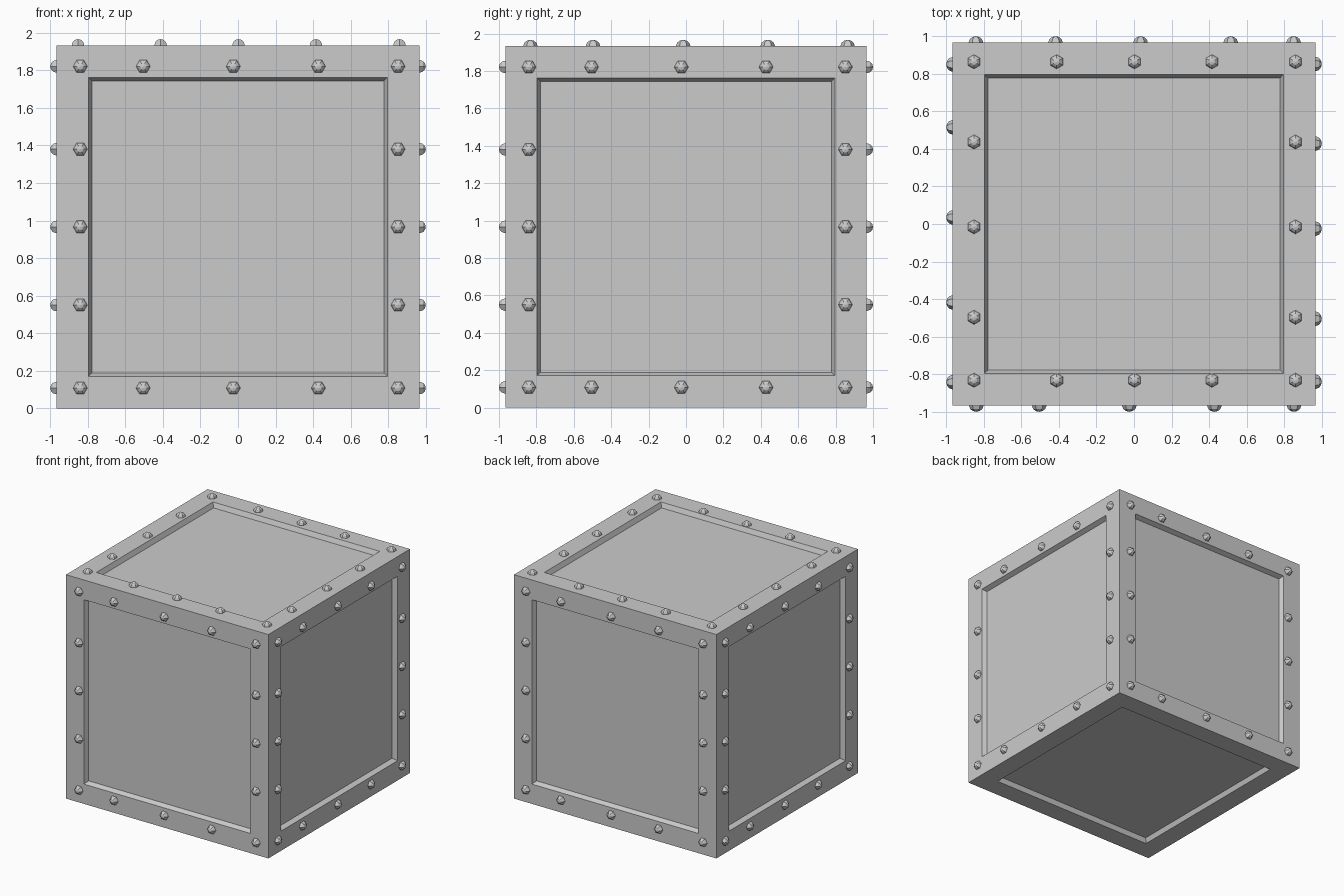
import bpy, bmesh
from math import pi, cos, sin
from mathutils import Matrix, Vector

if "Cube" in bpy.data.objects:
    bpy.data.objects.remove(bpy.data.objects["Cube"])

H = 0.966          # half size of the crate


def finish(bm, name):
    bmesh.ops.recalc_face_normals(bm, faces=bm.faces)
    mesh = bpy.data.meshes.new(name)
    bm.to_mesh(mesh)
    bm.free()
    obj = bpy.data.objects.new(name, mesh)
    bpy.context.collection.objects.link(obj)
    return obj


# Crate body: cube with a sloped recessed panel on all six sides
bm = bmesh.new()
bmesh.ops.create_cube(bm, size=2 * H, matrix=Matrix.Translation((0, 0, H)))
sides = bm.faces[:]
bmesh.ops.inset_individual(bm, faces=sides, thickness=H - 0.725)
bmesh.ops.inset_individual(bm, faces=sides, thickness=0.025, depth=-0.04)
finish(bm, "crate_body")


# Six-sided domed rivet at (u, v) on a face with axes U, V and normal N
def add_rivet(bm, U, V, N, u, v, turn):
    centre = Vector((0, 0, H)) + N * H + U * u + V * v
    rings = []
    for r, h in ((0.038, -0.004), (0.038, 0.004), (0.032, 0.019), (0.018, 0.03)):
        rings.append([bm.verts.new(centre + N * h
                                   + U * r * cos(k * pi / 3 + turn)
                                   + V * r * sin(k * pi / 3 + turn)) for k in range(6)])
    tip = bm.verts.new(centre + N * 0.034)
    for a, b in zip(rings, rings[1:]):
        for k in range(6):
            j = (k + 1) % 6
            bm.faces.new((a[k], a[j], b[j], b[k]))
    for k in range(6):
        bm.faces.new((rings[-1][k], rings[-1][(k + 1) % 6], tip))


# One border of rivets: two full rows plus the columns between them
def rivet_border(name, U, V, N, us, vs, shift=0, turn=0):
    U, V, N = Vector(U), Vector(V), Vector(N)
    bm = bmesh.new()
    for i, u in enumerate(us):
        for j, v in enumerate(vs):
            if i in (0, 4) or j in (0, 4):
                add_rivet(bm, U, V, N, u + shift, v, turn)
    finish(bm, name)


# Rivets on the four walls (unevenly spaced rows) and the lid; none underneath
wall_u = (-0.84, -0.505, -0.025, 0.428, 0.852)
wall_v = (-0.858, -0.416, 0.0, 0.414, 0.855)
up = (0, 0, 1)
rivet_border("front_rivets", (1, 0, 0), up, (0, -1, 0), wall_u, wall_v)
rivet_border("right_rivets", (0, 1, 0), up, (1, 0, 0), wall_u, wall_v)
rivet_border("back_rivets", (-1, 0, 0), up, (0, 1, 0), wall_u, wall_v, -0.01)
rivet_border("left_rivets", (0, -1, 0), up, (-1, 0, 0), wall_u, wall_v, -0.01)
rivet_border("top_rivets", (1, 0, 0), (0, 1, 0), up,
             (-0.852, -0.412, 0.003, 0.415, 0.86),
             (-0.832, -0.497, -0.015, 0.437, 0.864), turn=pi / 6)
